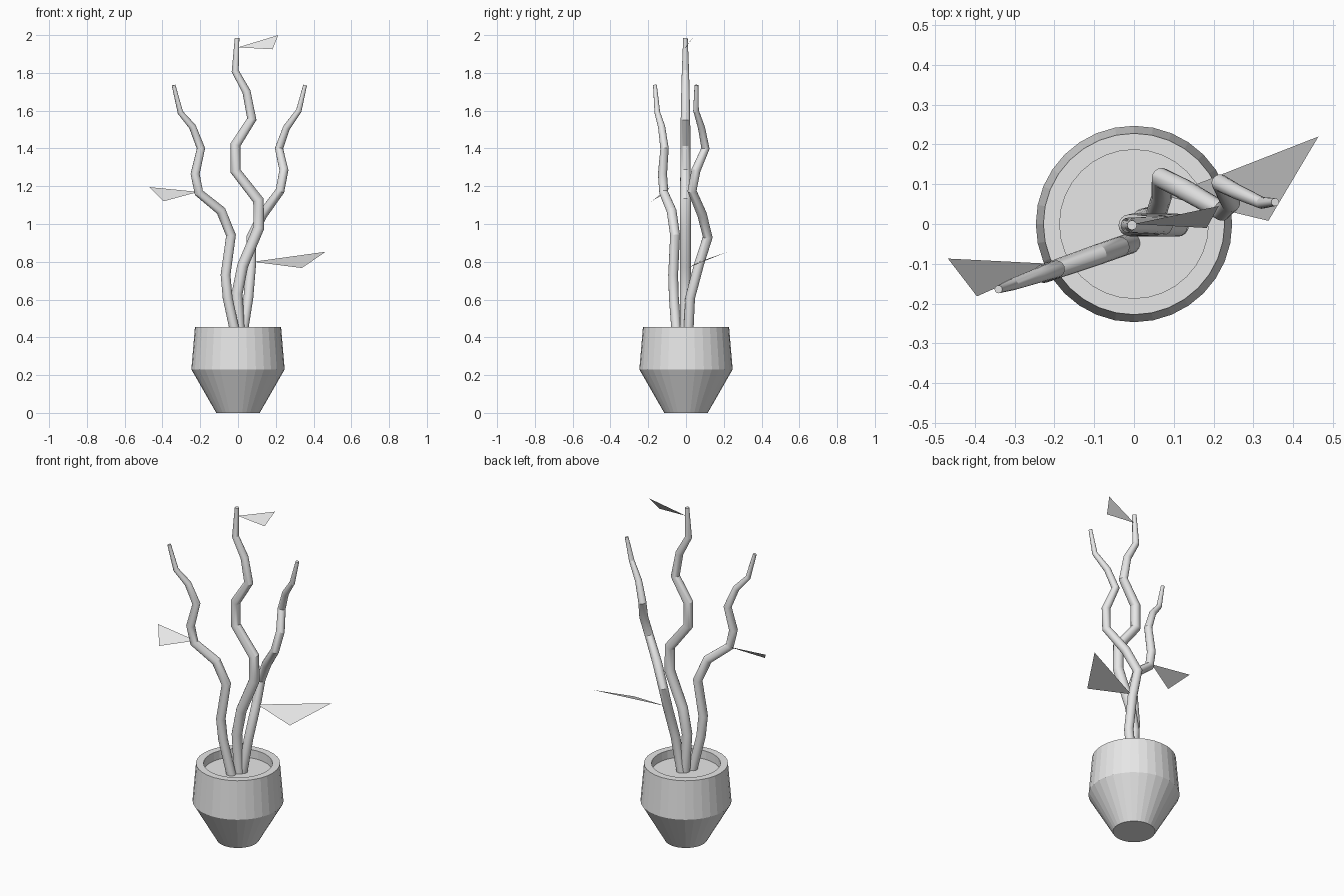
import bpy, bmesh, math
from mathutils import Matrix

cube = bpy.data.objects.get("Cube")
if cube:
    bpy.data.objects.remove(cube, do_unlink=True)

# One plain grey for the whole model
grey = bpy.data.materials.new("plain_grey")
grey.use_nodes = True
grey.diffuse_color = (0.8, 0.8, 0.8, 1)
grey.node_tree.nodes["Principled BSDF"].inputs["Base Color"].default_value = (0.8, 0.8, 0.8, 1)


def link(name, data):
    obj = bpy.data.objects.new(name, data)
    data.materials.append(grey)
    bpy.context.collection.objects.link(obj)
    return obj


def lathe(name, profile, sides):
    """Turn a (radius, height) profile around the z axis."""
    bm = bmesh.new()
    verts = [bm.verts.new((r, 0, z)) for r, z in profile]
    edges = [bm.edges.new(pair) for pair in zip(verts, verts[1:])]
    bmesh.ops.spin(bm, geom=verts + edges, cent=(0, 0, 0), axis=(0, 0, 1),
                   angle=math.tau, steps=sides, use_duplicate=False)
    bmesh.ops.remove_doubles(bm, verts=bm.verts, dist=0.0005)
    bmesh.ops.recalc_face_normals(bm, faces=bm.faces)
    mesh = bpy.data.meshes.new(name)
    bm.to_mesh(mesh)
    bm.free()
    return link(name, mesh)


def stem(name, points, radii):
    """Crooked tapering tube through the points."""
    curve = bpy.data.curves.new(name, "CURVE")
    curve.dimensions = "3D"
    curve.bevel_depth = 1
    curve.bevel_resolution = 6
    curve.use_fill_caps = True
    spline = curve.splines.new("POLY")
    spline.points.add(len(points) - 1)
    for target, co, r in zip(spline.points, points, radii):
        target.co = (*co, 1)
        target.radius = r
    obj = link(name, curve)
    bpy.ops.object.select_all(action="DESELECT")
    obj.select_set(True)
    bpy.context.view_layer.objects.active = obj
    bpy.ops.object.convert(target="MESH")
    bpy.ops.object.shade_smooth_by_angle(angle=math.radians(24))


def leaf(name, corners):
    mesh = bpy.data.meshes.new(name)
    mesh.from_pydata(corners, [], [(0, 1, 2)])
    link(name, mesh)


# Pot with a sunken soil surface
lathe("pot", [(0, 0), (0.115, 0), (0.247, 0.23), (0.228, 0.455),
              (0.187, 0.455), (0.187, 0.405), (0, 0.405)], 32)

# Middle stem, bending in one upright plane
middle = [(0.01, 0.4), (-0.005, 0.63), (0.025, 0.78), (0.11, 0.98), (0.108, 1.125),
          (-0.013, 1.28), (-0.013, 1.42), (0.073, 1.555), (0.045, 1.7),
          (-0.015, 1.81), (-0.005, 1.985)]
stem("middle_stem", [(x, -0.003, z) for x, z in middle],
     [0.029] * 5 + [0.027, 0.027, 0.025, 0.022, 0.019, 0.012])

# Right stem, bending in a slanted upright plane
right = [(-0.01, 0.4), (-0.055, 0.61), (-0.066, 0.73), (-0.037, 0.94), (-0.09, 1.07),
         (-0.207, 1.165), (-0.227, 1.265), (-0.196, 1.4), (-0.241, 1.515),
         (-0.305, 1.59), (-0.341, 1.735)]
side_radii = [0.026] * 5 + [0.024, 0.024, 0.022, 0.019, 0.015, 0.01]
stem("right_stem", [(x, -0.045 + 0.35 * x, z) for x, z in right], side_radii)

# Left stem, winding in all directions
stem("left_stem", [(0.022, 0.012, 0.4), (0.055, 0.022, 0.61), (0.07, 0.07, 0.79),
                   (0.07, 0.115, 0.93), (0.13, 0.085, 1.05), (0.222, 0.032, 1.175),
                   (0.243, 0.053, 1.285), (0.217, 0.103, 1.4), (0.257, 0.082, 1.51),
                   (0.322, 0.053, 1.6), (0.355, 0.055, 1.735)], side_radii)

# Three flat leaves
leaf("top_leaf", [(0, 0, 1.935), (0.183, -0.01, 1.925), (0.213, 0.045, 2)])
leaf("right_leaf", [(-0.21, -0.1, 1.17), (-0.468, -0.087, 1.195), (-0.395, -0.182, 1.12)])
leaf("left_leaf", [(0.08, 0.07, 0.8), (0.338, 0.008, 0.767), (0.464, 0.22, 0.853)])
